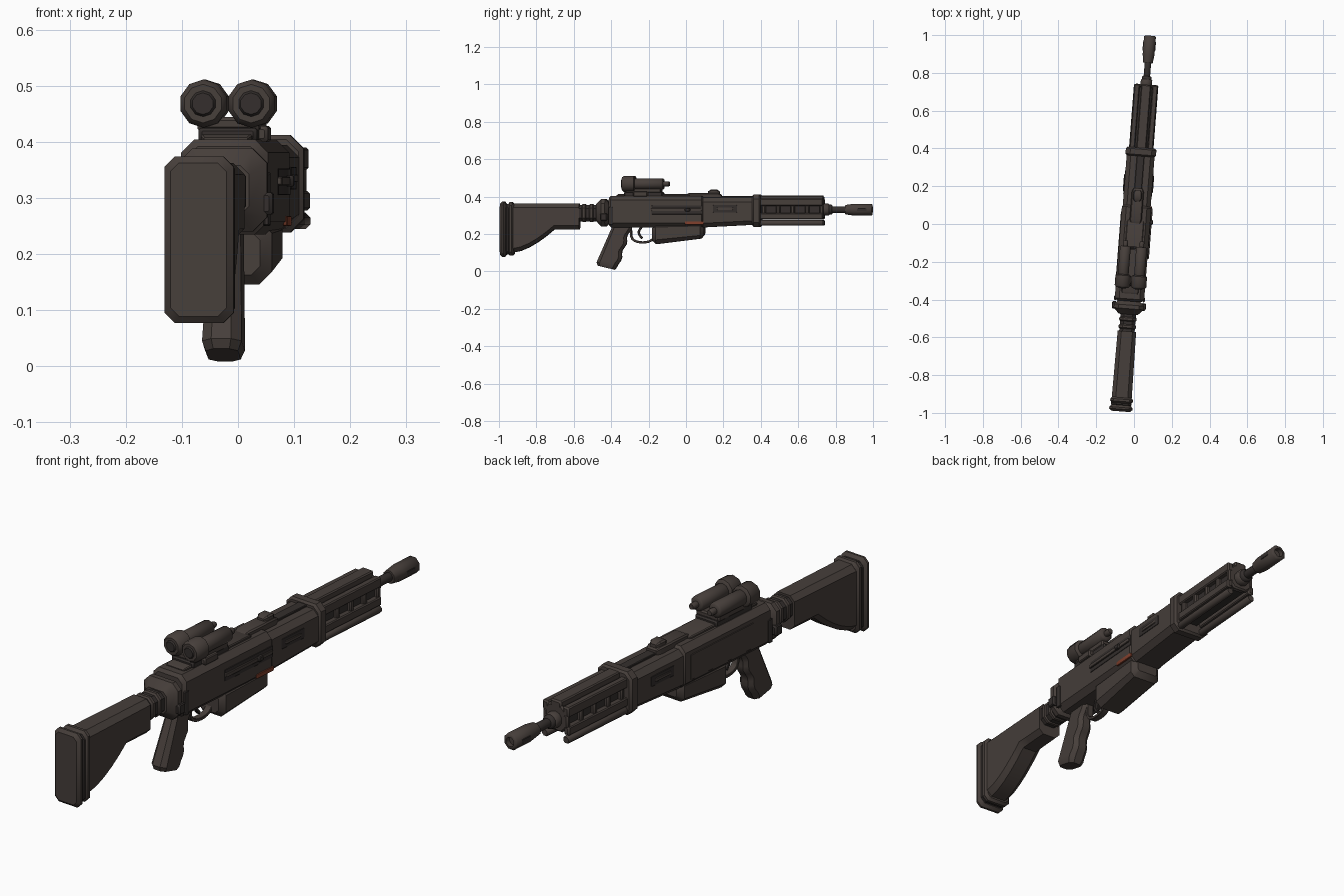
import bpy, bmesh, math
from mathutils import Matrix, Vector

cube = bpy.data.objects.get("Cube")
if cube:
    bpy.data.objects.remove(cube, do_unlink=True)

# Shared stations along the rifle and shared heights
STOCK_REAR, STOCK_FRONT = -0.93, -0.57
BODY_REAR, BODY_FRONT = -0.4, 0.1
COLLAR, FORE_END, MUZZLE = 0.38, 0.74, 1.0
BELLY, BORE, DECK, SIGHT = 0.235, 0.33, 0.4, 0.468

# The rifle points along +y and is yawed slightly toward +x
PLACEMENT = Matrix.Translation((0.007, 0, 0)) @ Matrix.Rotation(-0.078, 4, 'Z')
SIDEWAYS = Vector((1, 0, 0))


def material(name, red, green, blue):
    mat = bpy.data.materials.new(name)
    mat.use_nodes = True
    colour = (red, green, blue, 1)
    mat.diffuse_color = colour
    mat.node_tree.nodes["Principled BSDF"].inputs["Base Color"].default_value = colour
    return mat


BODY = material("brown grey metal", 0.062, 0.049, 0.043)
DARK = material("dark metal", 0.034, 0.028, 0.026)
RED = material("rust red", 0.22, 0.05, 0.025)


def skin(name, rings, mat, angle=35):
    """Bridge matching rings of points, cap both ends and make the object."""
    bm = bmesh.new()
    loops = [[bm.verts.new(point) for point in ring] for ring in rings]
    for near, far in zip(loops, loops[1:]):
        for i in range(len(near)):
            bm.faces.new((near[i - 1], near[i], far[i], far[i - 1]))
    bm.faces.new(loops[0])
    bm.faces.new(loops[-1])
    bmesh.ops.recalc_face_normals(bm, faces=bm.faces)
    mesh = bpy.data.meshes.new(name)
    bm.to_mesh(mesh)
    bm.free()
    mesh.materials.append(mat)
    part = bpy.data.objects.new(name, mesh)
    bpy.context.collection.objects.link(part)
    part.matrix_world = PLACEMENT
    bpy.ops.object.select_all(action='DESELECT')
    part.select_set(True)
    bpy.context.view_layer.objects.active = part
    bpy.ops.object.shade_smooth_by_angle(angle=math.radians(angle))


def chamfered_ring(centre, across, up, chamfer=0.3):
    """Eight-sided rectangle; across and up are its half-axes."""
    cut = chamfer * min(across.length, up.length)
    a, b = 1 - cut / across.length, 1 - cut / up.length
    half = [(a, -1), (1, -b), (1, b), (a, 1)]
    return [centre + across * p * sign + up * q * sign for sign in (1, -1) for p, q in half]


def prism(name, start, end, half, low, high, mat=BODY, x=0, chamfer=0.3, slope=0.006, rise=0):
    """Chamfered bar along y with sloped ends; rise lifts its underside toward the front."""
    inset = min(slope, half / 2, (high - low) / 4)
    rings = []
    for y, shrink in ((start, inset), (start + slope, 0), (end - slope, 0), (end, inset)):
        bottom = low + rise * (y - start) / (end - start)
        centre = Vector((x, y, (bottom + high) / 2))
        up = Vector((0, 0, (high - bottom) / 2 - shrink))
        rings.append(chamfered_ring(centre, SIDEWAYS * (half - shrink), up, chamfer))
    skin(name, rings, mat)


def tube(name, start, end, radius, x=0, z=BORE, mat=BODY, sides=10, flare=0.006, bore=0):
    """Turned part along y, narrowed at its ends and optionally hollow at the front."""
    narrow = radius * 0.8
    profile = [(start, narrow), (start + flare, radius), (end - 0.006, radius), (end, narrow)]
    if bore:
        profile += [(end, bore), (end - bore, bore)]
    angles = [math.tau * (k + 0.5) / sides for k in range(sides)]
    skin(name, [[(x + r * math.cos(a), y, z + r * math.sin(a)) for a in angles]
                for y, r in profile], mat, angle=50)


def sweep(name, path, half, thickness, mat):
    """Flat strip following a path in the side plane."""
    rings = []
    for i, point in enumerate(path):
        tangent = path[min(i + 1, len(path) - 1)] - path[max(i - 1, 0)]
        up = tangent.cross(SIDEWAYS).normalized() * thickness
        rings.append(chamfered_ring(point, SIDEWAYS * half, up))
    skin(name, rings, mat)


def both_sides(build, name, *sizes, x, **options):
    for label, side in (("left", 1), ("right", -1)):
        build(label + "_" + name, *sizes, x=x * side, **options)


# Shoulder stock: the underside climbs in a curve, then runs level to the neck
prism("butt_pad", -0.995, -0.962, 0.062, 0.077, 0.374, slope=0.012)
prism("butt_gap", -0.965, -0.945, 0.055, 0.09, 0.36, mat=DARK)
prism("butt_plate", -0.952, -0.92, 0.06, 0.085, 0.37, slope=0.01)
steps = 8
stock = []
for i in range(steps + 1):
    t = i / steps
    low = 0.1 + 0.125 * min(1, t * 1.6) ** 1.6
    centre = Vector((0, STOCK_REAR + t * (STOCK_FRONT - STOCK_REAR), (low + 0.362) / 2))
    up = Vector((0, 0, 0.362 - centre.z))
    stock.append(chamfered_ring(centre, SIDEWAYS * (0.053 - 0.004 * t), up, 0.4))
skin("stock_body", stock, BODY)
prism("stock_neck", -0.6, -0.46, 0.041, 0.268, 0.354, mat=DARK, chamfer=0.45)
for y in (-0.545, -0.505):
    prism("neck_ring", y - 0.012, y + 0.012, 0.046, 0.264, 0.36, chamfer=0.45)

# Receiver, hinge and lower housing
prism("rear_collar", -0.48, BODY_REAR, 0.08, 0.24, 0.388, slope=0.03, chamfer=0.35)
both_sides(prism, "hinge_knob", -0.455, -0.415, 0.012, 0.27, 0.31, x=0.078, mat=DARK)
both_sides(prism, "hinge_pin", -0.41, -0.385, 0.006, 0.25, 0.345, x=0.076, mat=DARK)
prism("receiver", BODY_REAR - 0.01, BODY_FRONT, 0.078, BELLY, 0.404, slope=0.012)
prism("lower_housing", -0.178, BODY_FRONT, 0.066, 0.143, 0.26, slope=0.02, rise=0.035, chamfer=0.4)
prism("top_rib", -0.37, 0.02, 0.045, 0.39, 0.413, slope=0.01)

# Bolt slot and marker on the left, plain raised panel on the right
prism("bolt_slot", -0.18, 0.095, 0.003, 0.305, 0.352, mat=DARK, x=0.077)
prism("bolt_bar", -0.18, 0.09, 0.005, 0.322, 0.338, x=0.081)
prism("bolt_handle", 0, 0.03, 0.01, 0.32, 0.34, x=0.082, mat=DARK)
prism("red_marker", 0, BODY_FRONT, 0.004, 0.25, 0.268, mat=RED, x=0.077)
prism("side_panel", -0.3, 0.06, 0.003, 0.265, 0.365, x=-0.078)

# Raked pistol grip with finger grooves and a closed lower end
steps = 14
grip = []
for i in range(steps + 1):
    t = i / steps
    back = -0.39 - 0.095 * t
    front = -0.29 - 0.08 * t + 0.006 * math.sin(t * math.tau * 3)
    taper = 0.8 if i == steps else 1
    centre = Vector((0, (back + front) / 2, 0.25 - 0.23 * t))
    up = Vector((0, (front - back) / 2, -0.014 * t)) * taper
    grip.append(chamfered_ring(centre, SIDEWAYS * (0.027 + 0.009 * t) * taper, up, 0.5))
skin("pistol_grip", grip, BODY)

# Trigger and its squared-off guard
angles = [math.pi * k / 12 for k in range(13)]
sweep("trigger_guard", [Vector((0, -0.232 - 0.064 * math.cos(a),
                                BELLY - 0.08 * max(0, math.sin(a)) ** 0.4)) for a in angles],
      0.014, 0.006, BODY)
sweep("trigger", [Vector((0, -0.235 - 0.018 * math.sin(a), 0.24 - 0.02 * a)) for a in angles],
      0.008, 0.006, DARK)

# Twin sight on its mount
prism("sight_base", -0.33, -0.12, 0.052, DECK, 0.425, mat=DARK)
prism("sight_mount", -0.32, -0.13, 0.055, 0.42, 0.444)
prism("mount_clamp", -0.28, -0.2, 0.012, DECK, 0.428, x=0.056)
for build_name, start, end, radius in (("sight_bell", -0.34, -0.27, 0.043),
                                       ("sight_tube", -0.29, -0.12, 0.03),
                                       ("sight_tip", -0.13, -0.09, 0.013)):
    both_sides(tube, build_name, start, end, radius, x=0.043, z=SIGHT, flare=0.01)
both_sides(tube, "sight_lens", -0.345, -0.33, 0.024, x=0.043, z=SIGHT, mat=DARK)

# Stepped hump ahead of the sight
prism("hump_base", 0, 0.19, 0.032, 0.385, 0.42, slope=0.02)
prism("hump_peak", 0.12, 0.18, 0.024, DECK, 0.438, slope=0.015)

# Rear handguard and its collar
prism("rear_handguard", BODY_FRONT - 0.01, COLLAR, 0.074, BELLY, 0.394, rise=0.015)
prism("top_strip", 0.17, COLLAR, 0.02, 0.385, 0.402, mat=DARK)
both_sides(prism, "handguard_slot", 0.15, 0.28, 0.003, 0.315, 0.355, x=0.0735, mat=DARK)
both_sides(prism, "handguard_rib", 0.17, 0.26, 0.005, 0.328, 0.342, x=0.075)
prism("collar", COLLAR - 0.02, COLLAR + 0.025, 0.081, 0.238, 0.412, slope=0.008)

# Front handguard: dark core, rails and spacers leaving open slots
prism("handguard_core", COLLAR, FORE_END - 0.01, 0.042, 0.28, 0.385, mat=DARK, chamfer=0.45)
prism("top_rail", COLLAR, FORE_END, 0.026, 0.375, 0.405)
both_sides(prism, "upper_rail", COLLAR, FORE_END, 0.014, 0.35, 0.39, x=0.048)
both_sides(prism, "lower_rail", COLLAR, FORE_END, 0.013, 0.278, 0.312, x=0.051)
both_sides(tube, "under_rod", COLLAR, FORE_END, 0.016, x=0.05, z=0.259, sides=8)
spacers = 5
for i in range(spacers):
    y = COLLAR + 0.03 + i * (FORE_END - COLLAR - 0.05) / (spacers - 1)
    both_sides(prism, "rail_spacer", y, y + 0.022, 0.01, 0.305, 0.358, x=0.048)
prism("front_cap", FORE_END - 0.015, FORE_END, 0.05, 0.282, 0.388, chamfer=0.4)

# Barrel and muzzle brake with an open bore
tube("barrel_nut", FORE_END - 0.02, FORE_END + 0.03, 0.032)
tube("barrel_ring", FORE_END, FORE_END + 0.045, 0.027, mat=DARK)
tube("barrel", FORE_END, MUZZLE - 0.1, 0.018, mat=DARK)
tube("muzzle_brake", MUZZLE - 0.145, MUZZLE, 0.034, sides=8, flare=0.045, bore=0.019)
both_sides(prism, "brake_vent", 0.92, 0.97, 0.003, 0.322, 0.338, x=0.031, mat=DARK)
